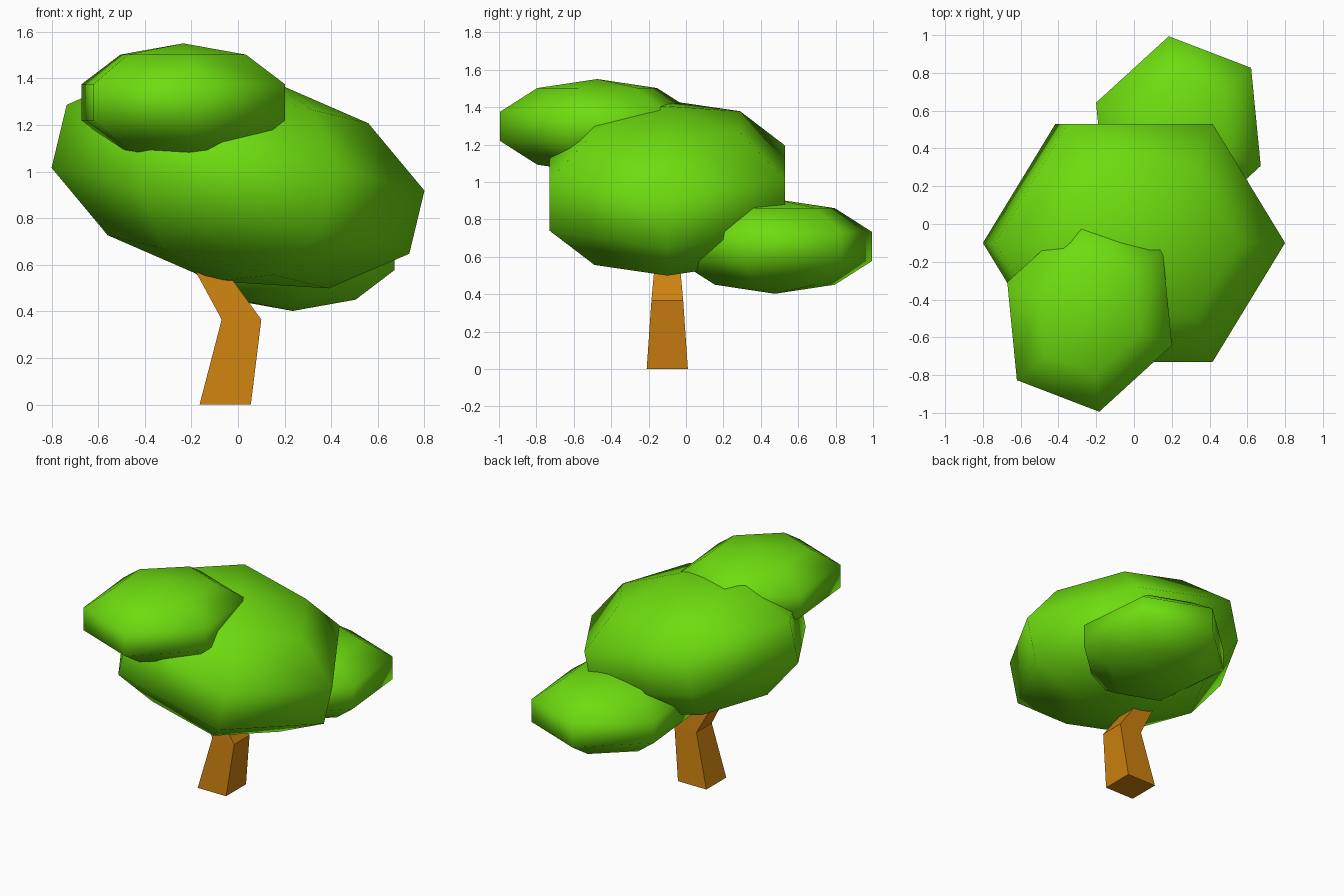
import bpy, bmesh
from math import radians, pi, atan2
from mathutils import Matrix, Vector

if "Cube" in bpy.data.objects:
    bpy.data.objects.remove(bpy.data.objects["Cube"])


def material(name, rgb):
    m = bpy.data.materials.new(name)
    m.diffuse_color = (*rgb, 1)
    m.use_nodes = True
    m.node_tree.nodes["Principled BSDF"].inputs["Base Color"].default_value = m.diffuse_color
    return m


def add_object(name, bm, mat, smooth):
    bmesh.ops.recalc_face_normals(bm, faces=bm.faces)
    for f in bm.faces:
        f.smooth = smooth
    me = bpy.data.meshes.new(name)
    bm.to_mesh(me)
    bm.free()
    me.materials.append(mat)
    ob = bpy.data.objects.new(name, me)
    bpy.context.collection.objects.link(ob)
    return ob


def foliage(name, centre, radii, turn, tilt=0):
    """Six-sided, five-ring ball, scaled, turned about z, tilted about y."""
    bm = bmesh.new()
    bmesh.ops.create_uvsphere(bm, u_segments=6, v_segments=5, radius=1)
    # put a column of corners on the local y axis
    v = max(bm.verts, key=lambda p: p.co.xy.length)
    phase = Matrix.Rotation(pi / 2 - atan2(v.co.y, v.co.x), 4, 'Z')
    bm.transform(Matrix.Translation(centre)
                 @ Matrix.Rotation(radians(tilt), 4, 'Y')
                 @ Matrix.Rotation(radians(turn), 4, 'Z')
                 @ Matrix.Diagonal((*radii, 1)) @ phase)
    return add_object(name, bm, leaf, True)


leaf = material("leaf_green", (0.156, 0.716, 0.005))
bark = material("bark_brown", (0.61, 0.22, 0.005))

# Leaf masses
foliage("main_foliage", (0, -0.10, 0.967), (0.765, 0.83, 0.45), 90, 13.5)
foliage("front_foliage", (-0.235, -0.475, 1.297), (0.566, 0.491, 0.253), 69)
foliage("back_foliage", (0.235, 0.475, 0.655), (0.566, 0.491, 0.253), 69)

# Bent square trunk: (x centre, z, width x, width y) per section
bm = bmesh.new()
rings = []
for x, z, wx, wy in [(-0.055, 0, 0.22, 0.22), (0.015, 0.365, 0.17, 0.17),
                     (-0.21, 0.72, 0.105, 0.105)]:
    rings.append([bm.verts.new((x + sx * wx / 2, -0.10 + sy * wy / 2, z))
                  for sx, sy in ((-1, -1), (1, -1), (1, 1), (-1, 1))])
for lo, hi in zip(rings, rings[1:]):
    for i in range(4):
        j = (i + 1) % 4
        bm.faces.new((lo[i], lo[j], hi[j], hi[i]))
bm.faces.new(rings[0][::-1])
bm.faces.new(rings[-1])
add_object("trunk", bm, bark, False)
